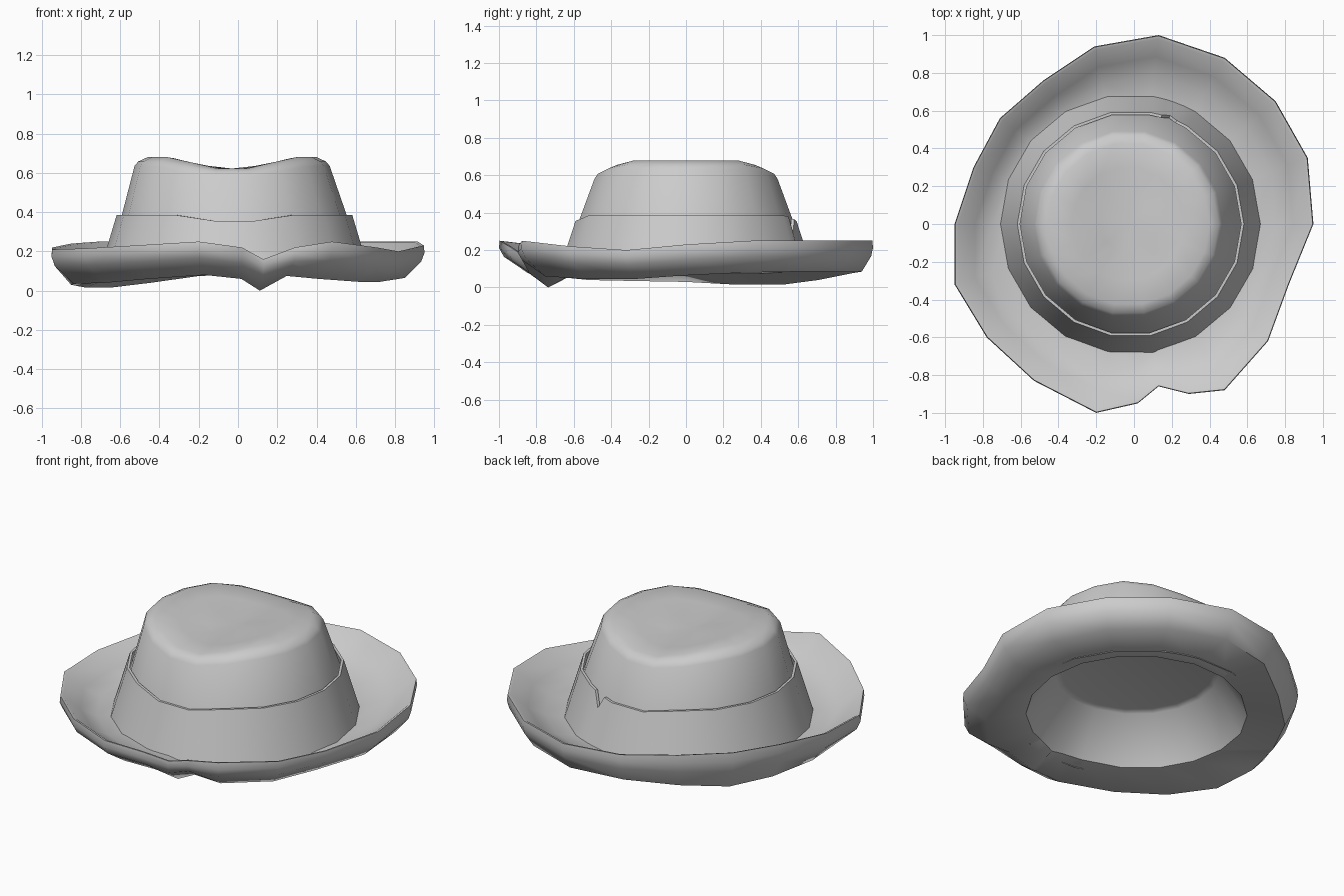
import bpy, bmesh
from math import sin, cos, radians, hypot

if "Cube" in bpy.data.objects:
    bpy.data.objects.remove(bpy.data.objects["Cube"])


def make_mesh(name, rings, close_loop=False, tip=None, angle=40, flip=False):
    """Bridge successive rings of points into one skin."""
    bm = bmesh.new()
    rows = [[bm.verts.new(p) for p in ring] for ring in rings]
    pairs = list(zip(rows, rows[1:]))
    if close_loop:
        pairs.append((rows[-1], rows[0]))
    n = len(rows[0])
    for a, b in pairs:
        for i in range(n):
            j = (i + 1) % n
            bm.faces.new((a[i], a[j], b[j], b[i]))
    if tip:
        t = bm.verts.new(tip)
        for i in range(n):
            bm.faces.new((rows[-1][i], rows[-1][(i + 1) % n], t))
    bmesh.ops.recalc_face_normals(bm, faces=bm.faces)
    if flip:
        bmesh.ops.reverse_faces(bm, faces=bm.faces)
    me = bpy.data.meshes.new(name)
    bm.to_mesh(me)
    bm.free()
    ob = bpy.data.objects.new(name, me)
    bpy.context.collection.objects.link(ob)
    bpy.ops.object.select_all(action='DESELECT')
    ob.select_set(True)
    bpy.context.view_layer.objects.active = ob
    bpy.ops.object.shade_smooth_by_angle(angle=radians(angle))
    return ob


def ramp(v, lo, hi):
    return max(0.0, min(1.0, (v - lo) / (hi - lo)))


CX = -0.018
ANGLES = [i * 20 for i in range(18)]


def ring(r, zfun, cx=CX, angles=ANGLES):
    return [(cx + r * cos(radians(a)), r * sin(radians(a)),
             zfun(r * cos(radians(a)))) for a in angles]


# Crown: tapered wall, rounded shoulder, top creased from front to back
def top_z(x):
    return 0.622 + 0.058 * ramp(abs(x), 0.08, 0.32)


crown_rings = [
    ring(0.61, lambda x: 0.26),
    ring(0.58, lambda x: 0.36),
    ring(0.497, lambda x: 0.58 + 0.055 * ramp(abs(x), 0.08, 0.4), -0.03),
    ring(0.478, lambda x: 0.608 + 0.05 * ramp(abs(x), 0.08, 0.36), -0.03),
    ring(0.43, top_z, -0.03),
    ring(0.3, top_z, -0.03),
    ring(0.15, top_z, -0.03),
]
make_mesh("crown", crown_rings, tip=(-0.03, 0, 0.622))

# Hat band: thin sleeve with a small nick at the back
band_angles = sorted(ANGLES + [66, 70, 74])


def band_top(r):
    pts = ring(r, lambda x: 0.355 + 0.03 * ramp(abs(x), 0.1, 0.28),
               angles=band_angles)
    k = band_angles.index(70)
    x, y, z = pts[k]
    pts[k] = (x * 1.02, y * 1.02, 0.29)
    return pts


make_mesh("hat_band", [
    ring(0.69, lambda x: 0.085, angles=band_angles),
    band_top(0.6),
    band_top(0.585),
    ring(0.612, lambda x: 0.26, angles=band_angles),
])

# Brim: outline x, y, edge height, underside height
outline = [
    (0.13, 1.0, .25, .085), (0.48, .88, .25, .085), (.75, .65, .25, .085),
    (.92, .35, .25, .08), (.95, 0, .23, .065), (.82, -.32, .20, .045),
    (.71, -.62, .22, .045), (.48, -.88, .25, .06), (.29, -.90, .22, .075),
    (.13, -.86, .16, .0), (.02, -.95, .22, .06), (-.20, -1.0, .25, .08),
    (-.53, -.83, .23, .06), (-.78, -.60, .215, .04), (-.95, -.32, .21, .035),
    (-.95, 0, .22, .03), (-.85, .30, .24, .015), (-.71, .56, .25, .015),
    (-.48, .76, .25, .04), (-.21, .94, .25, .075),
]


def brim_ring(scale, lift, dz=0.0, floor=0.0, tilt=0.0):
    return [(x * (scale + tilt * y), y * (scale + tilt * y),
             max(lo, floor) + (hi - max(lo, floor)) * lift + dz)
            for x, y, hi, lo in outline]


def hole_ring(r, z, follow=0.0):
    pts = []
    for x, y, hi, lo in outline:
        d = hypot(x - CX, y)
        pts.append((CX + (x - CX) * r / d, y * r / d, z + lo * follow))
    return pts


make_mesh("brim", [
    hole_ring(0.61, 0.07, 0.3),
    brim_ring(0.895, 0.0, tilt=0.045),
    brim_ring(0.982, 0.5, tilt=0.008),
    brim_ring(1.0, 0.78),
    brim_ring(0.996, 1.0),
    brim_ring(0.98, 0.98),
    brim_ring(0.885, 0.45, 0.01, 0.05),
    brim_ring(0.79, 0.14, 0.015, 0.05),
    hole_ring(0.66, 0.09),
], close_loop=True, angle=60)

# Lining: shallow cup closing the underside of the crown
make_mesh("lining", [
    hole_ring(0.61, 0.07, 0.3),
    hole_ring(0.455, 0.34),
    hole_ring(0.42, 0.35),
], tip=(CX, 0, 0.35), angle=60, flip=True)
